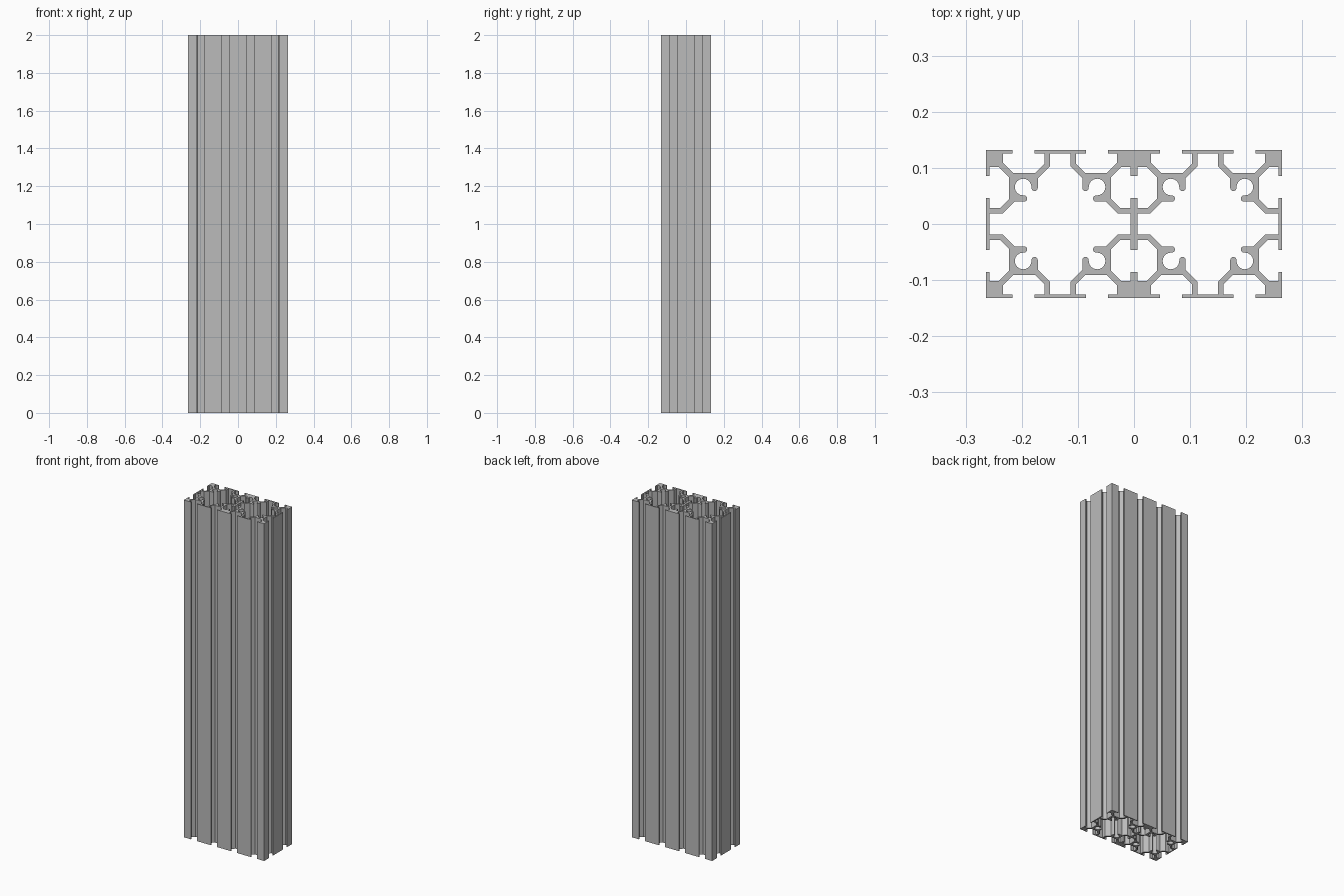
import bpy, bmesh
from math import sin, cos, radians
from mathutils import Vector

cube = bpy.data.objects.get("Cube")
if cube:
    bpy.data.objects.remove(cube, do_unlink=True)

HALF = 0.1317          # half width of one square cell
LENGTH = 2.0
UNIT = HALF / 73.75    # profile points below are in fine drawing units
EDGE = HALF / UNIT


def arc(cx, cy, r, start, end, steps):
    angles = [radians(start + (end - start) * i / steps) for i in range(steps + 1)]
    return [(cx + r * cos(a), cy + r * sin(a)) for a in angles]


def mirror_across(bm, axis):
    """Open the seam on the mirror plane, then mirror and weld."""
    seam = [f for f in bm.faces if all(abs(v.co[axis]) < 1e-5 for v in f.verts)]
    bmesh.ops.delete(bm, geom=seam, context='FACES')
    copy = bmesh.ops.duplicate(bm, geom=bm.verts[:] + bm.edges[:] + bm.faces[:])["geom"]
    for v in copy:
        if isinstance(v, bmesh.types.BMVert):
            v.co[axis] *= -1
    bmesh.ops.reverse_faces(bm, faces=[f for f in copy if isinstance(f, bmesh.types.BMFace)])
    bmesh.ops.remove_doubles(bm, verts=bm.verts[:], dist=1e-5)


# Half of one quadrant: corner block, slot, outer plate, arm and hook
half = [(47.75, EDGE), (47.75, 70.5), (56.75, 70.5), (56.75, 61),
        (46.8, 51), (24.75, 51), (15.75, 60), (15.75, 70.5), (25.75, 70.5),
        (25.75, EDGE), (0, EDGE), (0, 70.5), (10.25, 70.5), (10.25, 57.7),
        (22.25, 45.7)]
half += arc(25.4, 36, 3.15, 180, 360, 8)           # rounded hook tip
half += arc(36.9, 36.9, 8.3, 180, 45, 9)           # screw channel

# The other half is the same path reflected in the diagonal
outline = [(EDGE, EDGE)] + half + [(y, x) for x, y in reversed(half[:-1])]

# Extrude the quadrant
bm = bmesh.new()
base = bm.faces.new([bm.verts.new((x * UNIT, y * UNIT, 0)) for x, y in outline])
top = bmesh.ops.extrude_face_region(bm, geom=[base], use_keep_orig=True)["geom"]
bmesh.ops.translate(bm, verts=[v for v in top if isinstance(v, bmesh.types.BMVert)],
                    vec=(0, 0, LENGTH))

# Four quadrants make a cell, two cells make the full section
mirror_across(bm, 0)
mirror_across(bm, 1)
bmesh.ops.translate(bm, verts=bm.verts[:], vec=Vector((HALF, 0, 0)))
mirror_across(bm, 0)
bmesh.ops.recalc_face_normals(bm, faces=bm.faces[:])

mesh = bpy.data.meshes.new("slotted_extrusion")
bm.to_mesh(mesh)
bm.free()
extrusion = bpy.data.objects.new("slotted_extrusion", mesh)
bpy.context.collection.objects.link(extrusion)

# Plain aluminium grey
grey = bpy.data.materials.new("aluminium_grey")
grey.use_nodes = True
colour = (0.5, 0.5, 0.5, 1)
grey.diffuse_color = colour
grey.node_tree.nodes["Principled BSDF"].inputs["Base Color"].default_value = colour
mesh.materials.append(grey)

# Smooth only the rounded channels and hook tips
bpy.ops.object.select_all(action='DESELECT')
extrusion.select_set(True)
bpy.context.view_layer.objects.active = extrusion
bpy.ops.object.shade_smooth_by_angle(angle=radians(30))
